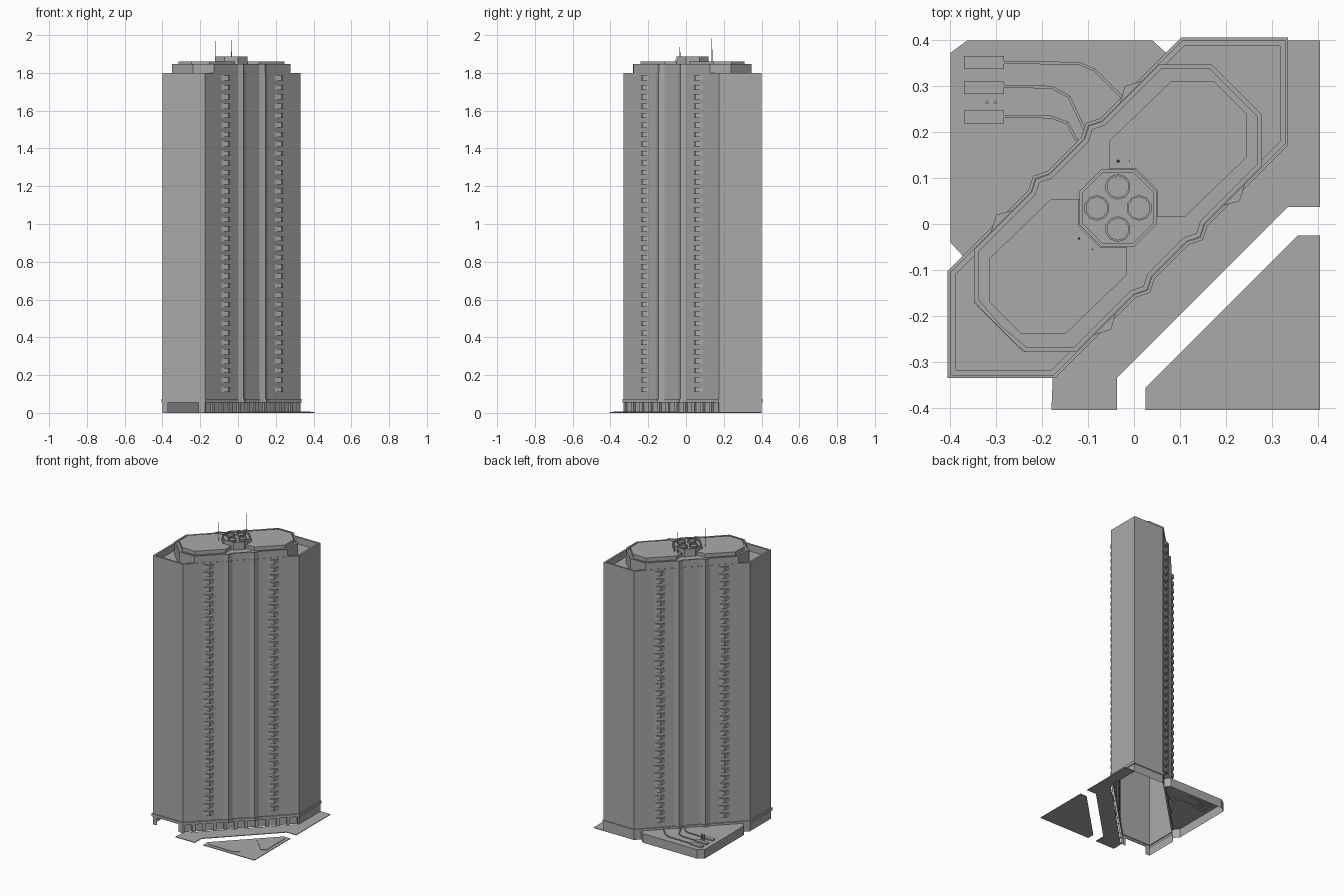
import bpy, bmesh, math
from mathutils import Vector

if "Cube" in bpy.data.objects:
    bpy.data.objects.remove(bpy.data.objects["Cube"])

CX, CY = -0.035, 0.035          # tower centre
grey = bpy.data.materials.new("concrete_grey")
grey.diffuse_color = (0.4, 0.4, 0.4, 1)
grey.use_nodes = True
grey.node_tree.nodes["Principled BSDF"].inputs["Base Color"].default_value = grey.diffuse_color


def finish(name, bm):
    bmesh.ops.recalc_face_normals(bm, faces=bm.faces)
    me = bpy.data.meshes.new(name)
    bm.to_mesh(me)
    bm.free()
    me.materials.append(grey)
    ob = bpy.data.objects.new(name, me)
    bpy.context.collection.objects.link(ob)
    return ob


def offset(pts, d):
    """Move a counter-clockwise outline outwards by d."""
    out = []
    n = len(pts)
    for i in range(n):
        p, a, b = Vector(pts[i]), Vector(pts[i - 1]), Vector(pts[(i + 1) % n])
        e1, e2 = (p - a).normalized(), (b - p).normalized()
        n1, n2 = Vector((e1.y, -e1.x)), Vector((e2.y, -e2.x))
        out.append(p + (n1 + n2) * d / (1 + n1.dot(n2)))
    return out


def add_loft(bm, pts, levels, bottom=False):
    """Stack outlines (offset, height) and cap the last one."""
    rings = [[bm.verts.new((p[0], p[1], z)) for p in offset(pts, d)] for d, z in levels]
    n = len(pts)
    for r, s in zip(rings, rings[1:]):
        for i in range(n):
            j = (i + 1) % n
            bm.faces.new((r[i], r[j], s[j], s[i]))
    bm.faces.new(rings[-1])
    if bottom:
        bm.faces.new(rings[0][::-1])


def loft(name, pts, levels, bottom=False):
    bm = bmesh.new()
    add_loft(bm, pts, levels, bottom)
    return finish(name, bm)


def prism(name, pts, z0, z1, bottom=True):
    return loft(name, pts, [(0, z0), (0, z1)], bottom)


def world(pts):
    return [(x + CX, y + CY) for x, y in pts]


def ngon(x, y, r, n):
    return [(x + r * math.cos(math.tau * (i + .5) / n),
             y + r * math.sin(math.tau * (i + .5) / n)) for i in range(n)]


def mirrored(half):
    """Complete an outline by reflecting it across the long diagonal."""
    return half + [(y, x) for x, y in half[::-1]]


# Tower plan, relative to its centre
bays = [(.035, -.19), (.065, -.18), (.075, -.15), (.15, -.075), (.18, -.065), (.19, -.035)]
side = [(-.14, -.365)] + bays + [(.365, .14)]
plan = world([(-.365, -.365)] + side + [(.365, .365)] + [(y, x) for x, y in side[::-1]])

# Tower shell with entrance canopy ledge, parapet and sunken roof (open below)
loft("tower_shell", plan, [(0, .055), (.006, .055), (.006, .073), (0, .073),
                           (0, 1.8), (-.012, 1.8), (-.012, 1.755)])

# Ground floor wall: open portal at the front left, shopfront recesses along the front
path = [(-.21, -.33), (-.175, -.33)]
a, b, n = Vector((-.175, -.33)), Vector((.33, .175)), 11
inward = Vector((-1, 1)) * .01
for i in range(n):
    p, q = a.lerp(b, (i + .15) / n), a.lerp(b, (i + .85) / n)
    path += [p, p + inward, q + inward, q]
path += [(.33, .175), (.33, .40), (.105, .40), (-.40, -.105), (-.40, -.33), (-.37, -.33)]
bm = bmesh.new()
low = [bm.verts.new((p[0], p[1], 0)) for p in path]
top = [bm.verts.new((p[0], p[1], .056)) for p in path]
for i in range(len(path) - 1):
    bm.faces.new((low[i], low[i + 1], top[i + 1], top[i]))
finish("ground_floor_wall", bm)

# Balconies: four columns, one per floor
corner = [(-.058, -.279), (-.015, -.265), (-.004, -.226)]
far = [(-y, -x) for x, y in corner[::-1]]
bm = bmesh.new()
for tri in (corner, far, [(y, x) for x, y in corner[::-1]], [(y, x) for x, y in far[::-1]]):
    for k in range(1, 35):
        z = .06 + .05 * k
        add_loft(bm, world(tri), [(0, z), (0, z + .027)], True)
finish("balconies", bm)

# Penthouse storey with chamfered ends and low parapet
pent = mirrored([(-.315, -.205), (-.205, -.315), (-.09, -.315)] + bays +
                [(.315, .09), (.315, .205)])
loft("penthouse", world(pent), [(-.002, 1.755), (-.002, 1.847), (-.012, 1.847), (-.012, 1.835)])

# Two raised roof decks
deck = [(.115, .275), (-.02, .145), (-.02, .085), (.04, .085), (.085, .04),
        (.085, -.02), (.145, -.02), (.28, .11), (.28, .205), (.21, .275)]
prism("roof_deck_back", world(deck), 1.83, 1.86)
prism("roof_deck_front", world([(-x, -y) for x, y in deck]), 1.83, 1.86)

# Central plant room with four fan rings
h, c = .084, .036
core = [(-c, -h), (c, -h), (h, -c), (h, c), (c, h), (-c, h), (-h, c), (-h, -c)]
loft("plant_room", world(core), [(0, 1.83), (0, 1.886), (-.007, 1.886), (-.007, 1.876)])
for x, y in ((0, .046), (.046, 0), (0, -.046), (-.046, 0)):
    loft("fan_ring", ngon(x + CX, y + CY, .028, 10),
         [(0, 1.87), (0, 1.888), (-.004, 1.888), (-.004, 1.878)])

# Tapering roof masts
for x, y, z, r in ((-.035, .137, 2.0, .004), (-.12, -.032, 1.985, .003),
                   (-.01, .137, 1.90, .002), (-.09, -.056, 1.90, .002)):
    loft("mast", ngon(x, y, r, 6), [(0, 1.83), (-r * .8, z)])

# Thin forecourt paving
prism("forecourt", [(-.18, -.405), (-.037, -.405), (-.037, -.335), (.335, .037), (.405, .037),
                    (.405, .40), (.332, .40), (.332, .173), (-.177, -.336)], 0, .004)

# Triangular lawn plate and its two planting beds
prism("corner_plate", [(.025, -.405), (.405, -.405), (.405, -.025), (.357, -.025),
                       (.025, -.357)], 0, .004)
bed = [(.048, -.383), (.24, -.383), (.266, -.357), (.163, -.252), (.048, -.365)]
prism("planting_bed", bed, .003, .007)
prism("planting_bed", [(-y, -x) for x, y in bed[::-1]], .003, .007)

# Raised rear terrace (open below)
T = .06
prism("rear_terrace", [(-.37, -.073), (.073, .37), (.04, .40), (-.363, .40), (-.40, .373),
                       (-.40, -.04)], 0, T, False)
for y in (.352, .297, .233):
    prism("terrace_bench", [(-.37, y - .014), (-.283, y - .014), (-.283, y + .014),
                            (-.37, y + .014)], T - .005, T + .008)

# Curved terrace kerbs
bm = bmesh.new()
for line in ([(-.283, .352), (-.12, .35), (-.085, .335), (-.025, .275)],
             [(-.283, .3), (-.18, .298), (-.142, .278), (-.105, .2)],
             [(-.283, .235), (-.18, .233), (-.145, .22), (-.125, .182)]):
    for p, q in zip(line, line[1:]):
        p, q = Vector(p), Vector(q)
        d = (q - p).normalized() * .003
        s = Vector((d.y, -d.x))
        add_loft(bm, [p + s, q + s, q - s, p - s], [(0, T - .004), (0, T + .005)], True)
finish("terrace_kerbs", bm)

# Two small terrace vents
for x in (-.32, -.302):
    prism("terrace_vent", ngon(x, .265, .004, 8), T - .005, T + .04)
